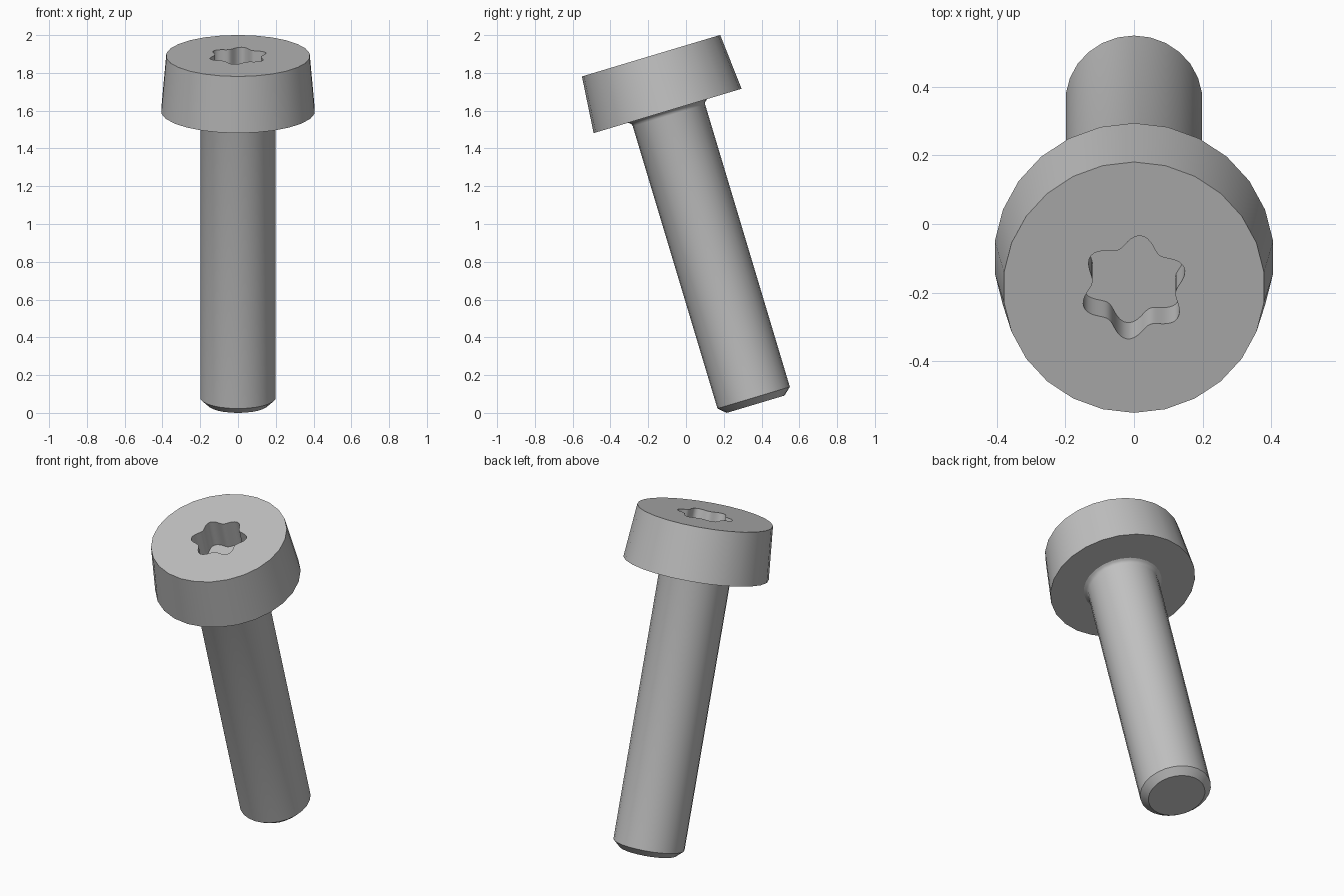
import bpy, bmesh
from math import sin, cos, pi, radians

cube = bpy.data.objects.get("Cube")
if cube:
    bpy.data.objects.remove(cube, do_unlink=True)

SIDES = 26
TILT = radians(16.7)
LENGTH = 1.926
HEAD_BOTTOM = LENGTH - 0.305
SOCKET_FLOOR = LENGTH - 0.165

steel = bpy.data.materials.new("grey_steel")
steel.use_nodes = True
steel.diffuse_color = (0.53, 0.53, 0.53, 1)
steel.node_tree.nodes["Principled BSDF"].inputs["Base Color"].default_value = (0.53, 0.53, 0.53, 1)


def ring(bm, radius, z, count=SIDES):
    """Closed loop of vertices; radius is a number or a function of angle."""
    loop = []
    for i in range(count):
        a = pi / 2 + 2 * pi * i / count
        r = radius(a) if callable(radius) else radius
        loop.append(bm.verts.new((r * cos(a), r * sin(a), z)))
    return loop


def skin(bm, rings):
    for low, high in zip(rings, rings[1:]):
        n = len(low)
        for i in range(n):
            j = (i + 1) % n
            bm.faces.new((low[i], low[j], high[j], high[i]))


def loop_edges(bm, loop):
    return [bm.edges.get((v, loop[i - 1])) for i, v in enumerate(loop)]


def finish(bm, name):
    bmesh.ops.recalc_face_normals(bm, faces=bm.faces[:])
    mesh = bpy.data.meshes.new(name)
    bm.to_mesh(mesh)
    bm.free()
    mesh.materials.append(steel)
    obj = bpy.data.objects.new(name, mesh)
    bpy.context.collection.objects.link(obj)
    obj.location = (0, 0.3685, 0.046)
    obj.rotation_euler.x = TILT
    bpy.ops.object.select_all(action='DESELECT')
    obj.select_set(True)
    bpy.context.view_layer.objects.active = obj
    bpy.ops.object.shade_smooth_by_angle(angle=radians(30))


def six_lobes(a):
    return 0.14 + 0.018 * cos(6 * (a - radians(22.6)))


# Shank with a chamfered tip and a small fillet under the head
bm = bmesh.new()
profile = [(0.16, 0), (0.2, 0.036), (0.2, HEAD_BOTTOM - 0.025),
           (0.203, HEAD_BOTTOM - 0.014), (0.21, HEAD_BOTTOM - 0.006),
           (0.222, HEAD_BOTTOM + 0.001)]
rings = [ring(bm, r, z) for r, z in profile]
skin(bm, rings)
bm.faces.new(rings[0])
bm.faces.new(rings[-1])
finish(bm, "shank")

# Tapered head with a six-lobed socket
bm = bmesh.new()
bottom = ring(bm, 0.409, HEAD_BOTTOM)
top = ring(bm, 0.382, LENGTH)
skin(bm, [bottom, top])
bm.faces.new(bottom)
rim = ring(bm, six_lobes, LENGTH, 96)
floor = ring(bm, six_lobes, SOCKET_FLOOR, 96)
skin(bm, [floor, rim])
bm.faces.new(floor)
bmesh.ops.triangle_fill(bm, use_beauty=True,
                        edges=loop_edges(bm, top) + loop_edges(bm, rim))
finish(bm, "head")
